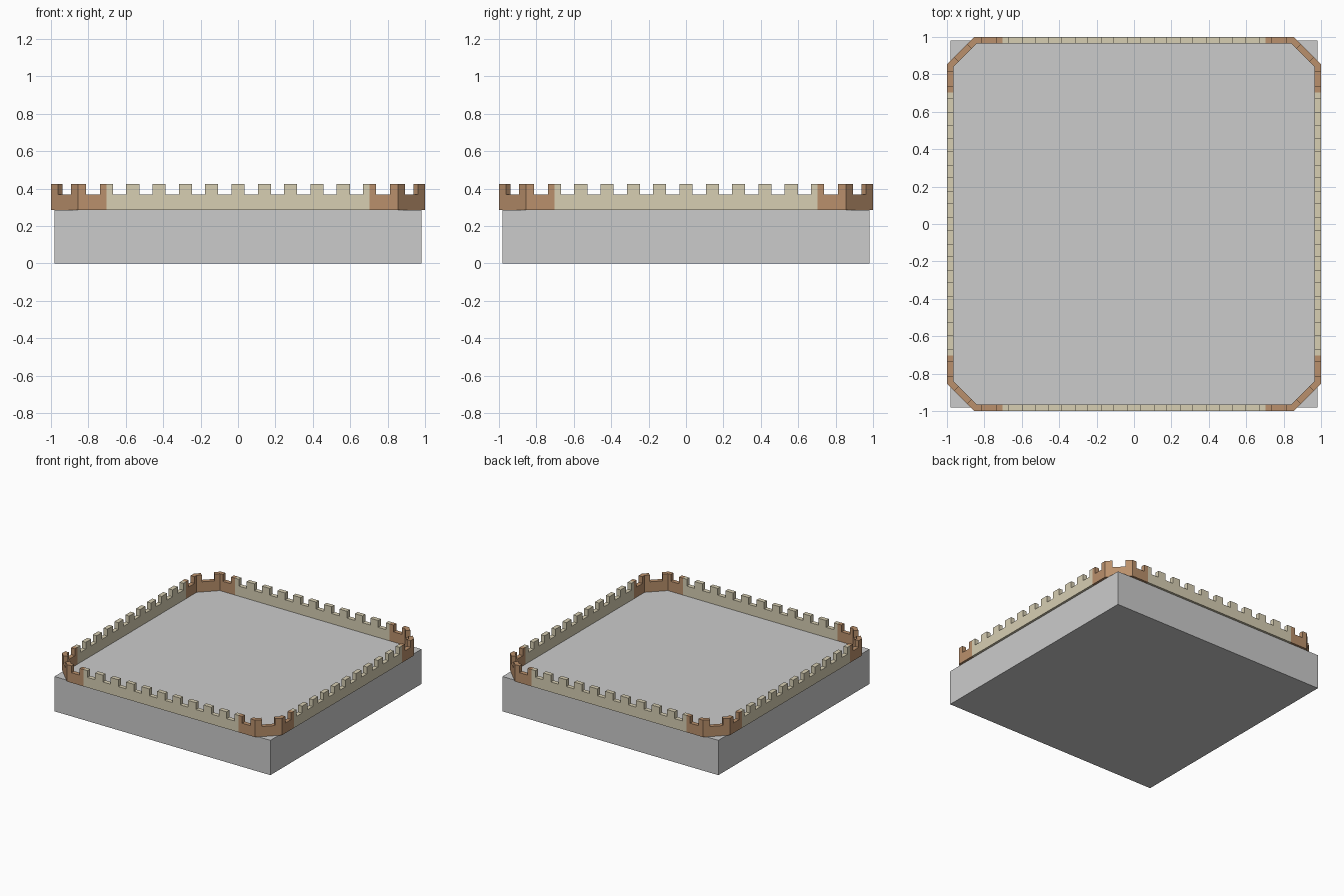
import bpy, bmesh, math
from mathutils import Vector

if "Cube" in bpy.data.objects:
    bpy.data.objects.remove(bpy.data.objects["Cube"])

Z_BASE, Z_GAP, Z_TOP = 0.286, 0.369, 0.425
T = 0.035          # wall thickness
C = 0.855          # where the corner chamfer starts
PITCH = 0.1407     # battlement spacing
HALF = 0.035       # half a merlon
END = PITCH * 5    # joint between straight wall and corner


def material(name, rgb):
    m = bpy.data.materials.new(name)
    m.diffuse_color = (*rgb, 1)
    m.use_nodes = True
    m.node_tree.nodes["Principled BSDF"].inputs["Base Color"].default_value = m.diffuse_color
    return m


def wall_mesh(name, stations, high, mat):
    """stations: (outer xy, inner xy) pairs; high: True where the interval is a merlon."""
    bm = bmesh.new()
    v = [[[bm.verts.new((*p, z)) for z in (Z_BASE, Z_GAP, Z_TOP)] for p in st] for st in stations]
    last = len(v) - 1
    for i, up in enumerate(high):
        (a, b), (c, d) = v[i], v[i + 1]
        top = 2 if up else 1
        bm.faces.new((a[0], b[0], d[0], c[0]))
        bm.faces.new((a[top], c[top], d[top], b[top]))
        for k in range(top):
            bm.faces.new((a[k], c[k], c[k + 1], a[k + 1]))
            bm.faces.new((b[k], b[k + 1], d[k + 1], d[k]))
    # step faces between merlons and gaps, and end caps
    for i, (a, b) in enumerate(v):
        if i in (0, last):
            for k in range(2):
                bm.faces.new((a[k], a[k + 1], b[k + 1], b[k]))
        elif high[i - 1] != high[i]:
            bm.faces.new((a[1], a[2], b[2], b[1]))
    bmesh.ops.delete(bm, geom=[x for x in bm.verts if not x.link_faces], context='VERTS')
    bmesh.ops.dissolve_limit(bm, angle_limit=0.01, verts=bm.verts[:], edges=bm.edges[:])
    bmesh.ops.recalc_face_normals(bm, faces=bm.faces[:])
    me = bpy.data.meshes.new(name)
    bm.to_mesh(me)
    bm.free()
    me.materials.append(mat)
    return me


def place_four(name, me):
    for i in range(4):
        ob = bpy.data.objects.new(f"{name}_{i + 1}", me)
        ob.rotation_euler.z = i * math.pi / 2
        bpy.context.collection.objects.link(ob)


# Solid base block
bpy.ops.mesh.primitive_cube_add(size=1, location=(0, 0, Z_BASE / 2))
base = bpy.context.object
base.name = "base_block"
base.scale = (1.962, 1.962, Z_BASE)

# Straight battlement walls, starting and ending on half a merlon
xs = [-END]
for k in range(-5, 5):
    xs += [k * PITCH + HALF, (k + 1) * PITCH - HALF]
xs.append(END)
straight = [((x, 1), (x, 1 - T)) for x in xs]
tan = material("tan_stone", (0.68, 0.62, 0.45))
place_four("straight_wall", wall_mesh("straight_wall", straight,
           [i % 2 == 0 for i in range(len(xs) - 1)], tan))

# Chamfered corner walls, with merlons wrapping the bends
miter = T * math.tan(math.pi / 8)
half = [((x, 1), (x, 1 - T)) for x in (END, END + HALF, 0.814)]
half.append(((C, 1), (C - miter, 1 - T)))
n = T / math.sqrt(2)
e = 0.038
half.append(((C + e, 1 - e), (C + e - n, 1 - e - n)))
other = [(o[::-1], i[::-1]) for o, i in reversed(half)]
brown = material("brown_stone", (0.49, 0.28, 0.15))
place_four("corner_wall", wall_mesh("corner_wall", half + other,
           [True, False, True, True, False, True, True, False, True], brown))
